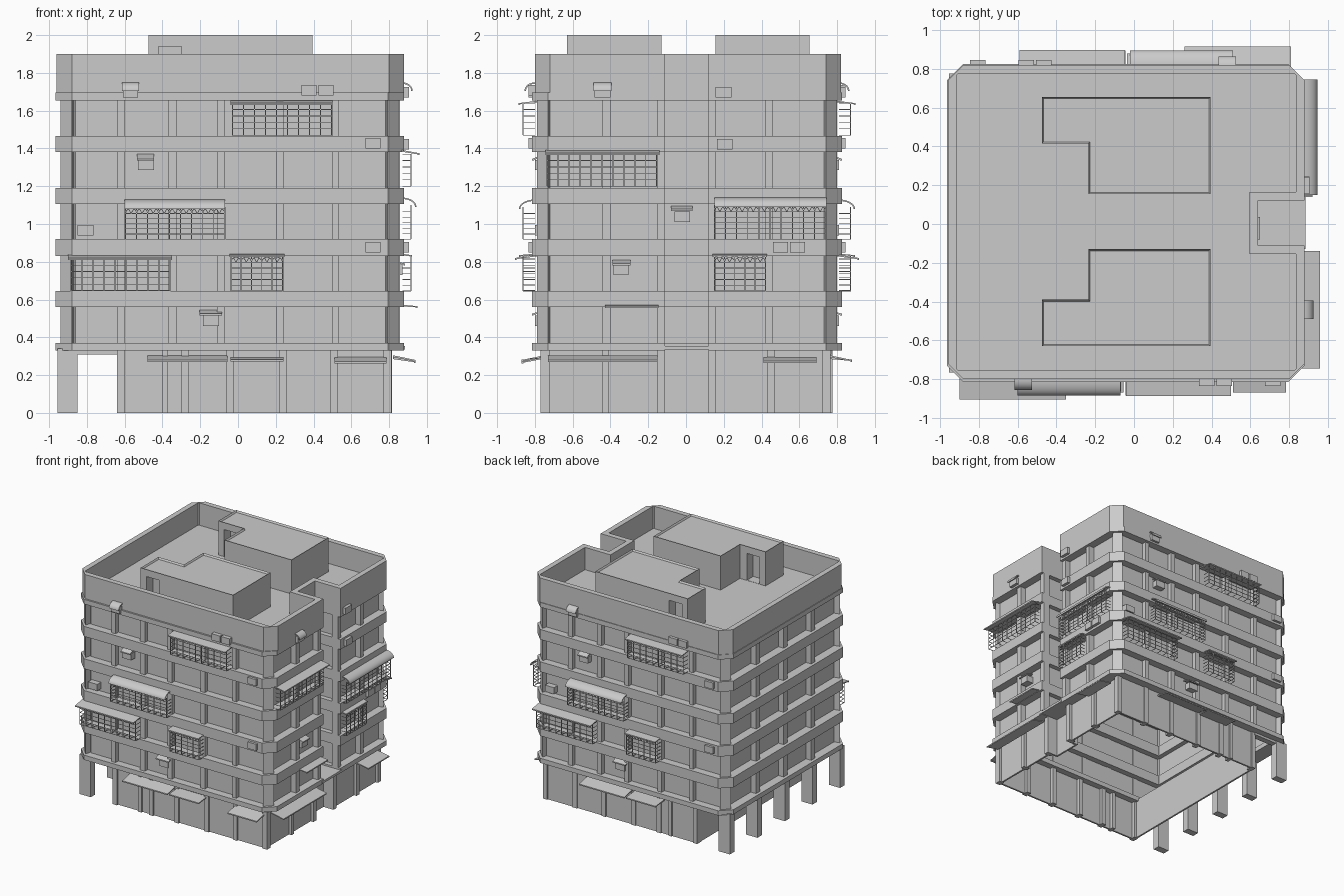
import bpy, bmesh, math
from mathutils import Vector, Matrix

if "Cube" in bpy.data.objects:
    bpy.data.objects.remove(bpy.data.objects["Cube"])

def finish(bm, name, smooth=False):
    bmesh.ops.recalc_face_normals(bm, faces=bm.faces)
    me = bpy.data.meshes.new(name)
    bm.to_mesh(me)
    bm.free()
    ob = bpy.data.objects.new(name, me)
    bpy.context.scene.collection.objects.link(ob)
    if smooth:
        bpy.context.view_layer.objects.active = ob
        ob.select_set(True)
        bpy.ops.object.shade_smooth_by_angle(angle=math.radians(30))
        ob.select_set(False)
    return ob

def box(bm, x0, x1, y0, y1, z0, z1, M=Matrix()):
    S = Matrix.Diagonal((x1 - x0, y1 - y0, z1 - z0, 1))
    T = Matrix.Translation(((x0 + x1) / 2, (y0 + y1) / 2, (z0 + z1) / 2))
    bmesh.ops.create_cube(bm, size=1, matrix=M @ T @ S)

def bar(bm, a, b, M, t=0.0035):
    a, b = Vector(a), Vector(b)
    R = (b - a).to_track_quat('Z', 'Y').to_matrix().to_4x4()
    S = Matrix.Diagonal((t, t, (b - a).length, 1))
    bmesh.ops.create_cube(bm, size=1, matrix=M @ Matrix.Translation((a + b) / 2) @ R @ S)

def loft(bm, A, B):
    """Closed solid between two matching point loops."""
    a = [bm.verts.new(p) for p in A]
    b = [bm.verts.new(p) for p in B]
    n = len(a)
    for i in range(n):
        bm.faces.new((a[i], a[(i + 1) % n], b[(i + 1) % n], b[i]))
    bm.faces.new(a)
    bm.faces.new(b)

def outline(x0, x1, y0, y1, c, notch, d=0):
    """Plan of the building inset by d: chamfered corners, notch on the right."""
    nx, n0, n1 = notch
    x0, x1, y0, y1, nx, n0, n1 = x0 + d, x1 - d, y0 + d, y1 - d, nx - d, n0 - d, n1 + d
    c = max(c - 1.6 * d, 0.004)
    return [(x0, y0 + c), (x0 + c, y0), (x1 - c, y0), (x1, y0 + c), (x1, n0), (nx, n0), (nx, n1), (x1, n1),
            (x1, y1 - c), (x1 - c, y1), (x0 + c, y1), (x0, y1 - c)]

def ring(bm, args, z0, z1, t):
    o, i = outline(*args), outline(*args, d=t)
    L = [[bm.verts.new((x, y, z)) for x, y in p] for p, z in ((o, z0), (o, z1), (i, z1), (i, z0))]
    n = len(o)
    for k in range(4):
        A, B = L[k], L[(k + 1) % 4]
        for j in range(n):
            bm.faces.new((A[j], A[(j + 1) % n], B[(j + 1) % n], B[j]))

# Storey bands, parapet, roof and walls
BAND = (-0.965, 0.88, -0.815, 0.825, 0.085, (0.64, -0.11, 0.12))
PARA = (-0.96, 0.88, -0.80, 0.82, 0.08, (0.64, -0.11, 0.12))
WALL = (-0.89, 0.81, -0.75, 0.76, 0.03, (0.60, -0.15, 0.16))
GROUND = (-0.635, 0.79, -0.755, 0.755, 0.01, (0.72, -0.11, 0.12))
bm = bmesh.new()
for z0, z1 in ((0.33, 0.37), (0.56, 0.645), (0.83, 0.92), (1.105, 1.19), (1.38, 1.465), (1.655, 1.695)):
    ring(bm, BAND, z0, z1, 0.13)
finish(bm, "storey_bands")
bm = bmesh.new()
ring(bm, PARA, 1.695, 1.90, 0.045)
finish(bm, "parapet")
bm = bmesh.new()
P = outline(*PARA, d=0.02)
loft(bm, [(x, y, 1.69) for x, y in P], [(x, y, 1.71) for x, y in P])
finish(bm, "roof_slab")
bm = bmesh.new()
ring(bm, WALL, 0.35, 1.69, 0.015)
finish(bm, "upper_walls")
bm = bmesh.new()
ring(bm, GROUND, 0, 0.35, 0.015)
finish(bm, "ground_walls")
bm = bmesh.new()
box(bm, 0.60, 0.885, -0.13, 0.14, 0.335, 0.355)
finish(bm, "notch_canopy")

# Facade frames: u along the wall, v = -d outwards, z up
FRONT = Matrix.Translation((0, -0.80, 0))
BACK = Matrix.Translation((-0.09, 0.81, 0)) @ Matrix.Rotation(math.pi, 4, 'Z')
RIGHT = Matrix.Translation((0.87, 0, 0)) @ Matrix.Rotation(math.pi / 2, 4, 'Z')

# Pilasters, corner piers and arcade columns
FP = ((-0.64, -0.60), (-0.37, -0.325), (-0.11, -0.07), (0.20, 0.24), (0.50, 0.535))
RP = ((-0.445, -0.40), (-0.15, -0.11), (0.12, 0.16), (0.42, 0.46))
bm = bmesh.new()
for M, cols in ((FRONT, FP), (BACK, FP), (RIGHT, RP)):
    for a, b in cols:
        box(bm, a, b, 0.012, 0.07, 0.36, 1.67, M)
GP = ((-0.64, -0.60), (-0.40, -0.37), (-0.30, -0.26), (-0.06, -0.02), (0.22, 0.26), (0.49, 0.53))
for M, cols, k in ((FRONT, GP, 0.03), (BACK, [(-0.09 - b, -0.09 - a) for a, b in GP], 0.045),
                   (RIGHT, ((-0.445, -0.41), (-0.15, -0.11), (0.12, 0.16), (0.43, 0.47)), 0.055)):
    for a, b in cols:
        box(bm, a, b, k, k + 0.06, 0, 0.34, M)
box(bm, 0.77, 0.812, -0.77, -0.72, 0, 0.34)
box(bm, 0.77, 0.812, 0.72, 0.765, 0, 0.34)
for sx, xc in ((1, 0.85), (-1, -0.94)):
    for s, y in ((1, -0.79), (-1, 0.80)):
        P = [(xc - sx * 0.075, y + s * 0.06), (xc - sx * 0.06, y), (xc, y + s * 0.06), (xc - sx * 0.06, y + s * 0.075)]
        loft(bm, [(*p, 0.36) for p in P], [(*p, 1.67) for p in P])
finish(bm, "pilasters")
bm = bmesh.new()
for i in range(5):
    y = -0.735 + i * 0.37
    box(bm, -0.955, -0.85, y - 0.03, y + 0.03, 0, 0.34)
    box(bm, -0.86, -0.63, y - 0.025, y + 0.025, 0.31, 0.35)
    if 0 < i < 4:
        box(bm, -0.94, -0.88, y - 0.025, y + 0.025, 0.36, 1.67)
finish(bm, "arcade_columns")

# Facade fittings
def slab_awning(bm, M, u0, u1, z0, z1, d0=-0.05, d1=0.105):
    P = [(d0, z1), (d1, z0 + 0.01), (d1, z0), (d1 - 0.008, z0), (d1 - 0.01, z0 + 0.004), (d0, z1 - 0.01)]
    loft(bm, [M @ Vector((u0, -d, z)) for d, z in P], [M @ Vector((u1, -d, z)) for d, z in P])

def round_hood(bm, M, u0, u1, z0, z1, depth):
    A = [k * math.pi / 16 for k in range(9)]
    P = [(depth * math.sin(t), z0 + (z1 - z0) * math.cos(t)) for t in A]
    P += [((depth - 0.008) * math.sin(t), z0 + (z1 - z0 - 0.008) * math.cos(t)) for t in reversed(A)]
    loft(bm, [M @ Vector((u0, -d, z)) for d, z in P], [M @ Vector((u1, -d, z)) for d, z in P])

def cage(bm, M, u0, u1, z0, z1, arches, d, back=0.0):
    n = round((u1 - u0) / 0.058)
    p = (u1 - u0) / n
    top = z1 - p / 2 - 0.005 if arches else z1
    zs = [z0 + (top - z0) * k / 5 for k in range(6)]
    for i in range(n + 1):
        u = u0 + i * p
        bar(bm, (u, -d, z0), (u, -d, z1), M, 0.005)
        bar(bm, (u, -d, z0), (u, back, z0), M)
        if arches and i < n:
            r, c = p / 2, u + p / 2
            arc = [(c + r * math.cos(t), -d, top + r * math.sin(t)) for t in [k * math.pi / 6 for k in range(7)]]
            for k in range(6):
                bar(bm, arc[k], arc[k + 1], M)
            for k in (2, 4):
                bar(bm, (c, -d, top), arc[k], M)
    for z in zs:
        bar(bm, (u0, -d, z), (u1, -d, z), M)
        for u in (u0, u1):
            bar(bm, (u, -d, z), (u, back, z), M)

front_like = dict(
    cages=[(-0.885, -0.36, 0.648, 0.815, False), (-0.595, -0.07, 0.92, 1.09, True),
           (-0.038, 0.235, 0.645, 0.83, True), (-0.03, 0.495, 1.47, 1.64, False)],
    awnings=[(-0.90, -0.35, 0.81, 0.845, 0.105), (-0.045, 0.245, 0.825, 0.848, 0.085),
             (-0.04, 0.50, 1.63, 1.657, 0.087)],
    ground=[(-0.48, -0.055, 0.27, 0.305), (-0.04, 0.24, 0.272, 0.295), (0.51, 0.785, 0.262, 0.297)],
    hoods=[(-0.60, -0.07, 1.08, 1.13, 0.085), (-0.615, -0.525, 1.705, 1.75, 0.055)],
    eaves=[(-0.535, -0.445, 1.335, 1.37), (-0.205, -0.085, 0.515, 0.545)],
    units=[(-0.61, -0.53, 1.67), (0.335, 0.415, 1.68), (0.425, 0.505, 1.68), (0.675, 0.755, 0.85), (0.675, 0.755, 1.40)],
    wall_units=[(-0.53, -0.445, 1.285), (-0.85, -0.765, 0.94), (-0.185, -0.10, 0.46)])
right_like = dict(
    cages=[(-0.735, -0.155, 1.20, 1.37, False), (0.15, 0.74, 0.92, 1.10, True), (0.15, 0.42, 0.645, 0.83, True)],
    awnings=[(-0.745, -0.14, 1.365, 1.40, 0.09), (0.14, 0.43, 0.825, 0.85, 0.05), (-0.43, -0.145, 0.555, 0.577, 0.08)],
    ground=[(-0.73, -0.15, 0.27, 0.305), (0.41, 0.69, 0.265, 0.295)],
    hoods=[(0.15, 0.745, 1.09, 1.14, 0.075), (-0.49, -0.395, 1.705, 1.75, 0.055)],
    eaves=[(-0.39, -0.295, 0.78, 0.81)],
    units=[(0.155, 0.24, 1.67), (0.165, 0.245, 1.395), (0.46, 0.54, 0.85), (0.55, 0.63, 0.85), (-0.485, -0.40, 1.67)],
    wall_units=[(-0.385, -0.305, 0.73)])

for side, M, F in (("front", FRONT, front_like), ("back", BACK, front_like), ("right", RIGHT, right_like)):
    bm = bmesh.new()
    for c in F["cages"]:
        cage(bm, M, *c, 0.045 if side == "right" else 0.062)
    finish(bm, side + "_window_grilles")
    bm = bmesh.new()
    for *a, d1 in F["awnings"]:
        slab_awning(bm, M, *a, d1=d1)
    for a in F["ground"][:2 if side == "back" else 3]:
        slab_awning(bm, M, *a, d1=0.07)
    for a in F["eaves"]:
        slab_awning(bm, M, *a, d1=0.015)
    finish(bm, side + "_awnings")
    bm = bmesh.new()
    for h in F["hoods"]:
        round_hood(bm, M, *h)
    finish(bm, side + "_round_hoods", True)
    bm = bmesh.new()
    for u0, u1, z in F["units"]:
        box(bm, u0, u1, -0.035, 0.015, z, z + 0.055, M)
    for u0, u1, z in F["wall_units"]:
        box(bm, u0, u1, 0.0, 0.06, z, z + 0.055, M)
    if side == "right":  # unit and eave at the back of the notch
        N = Matrix.Translation((-0.27, 0, 0)) @ M
        box(bm, -0.06, 0.02, -0.04, 0.01, 1.01, 1.065, N)
        slab_awning(bm, N, -0.08, 0.035, 1.07, 1.097, -0.01, 0.05)
    finish(bm, side + "_cooling_units")

# Rooftop stair houses, mirrored front to back, with door recesses on both sides of the wing
for name, f in (("back_stair_house", lambda y: y), ("front_stair_house", lambda y: 0.025 - y)):
    P = [(-0.475, 0.655), (-0.475, 0.415), (-0.235, 0.415), (-0.235, 0.155), (0.395, 0.155), (0.395, 0.655)]
    bm = bmesh.new()
    loft(bm, [(x, f(y), 1.705) for x, y in P], [(x, f(y), 2.0) for x, y in P])
    bmesh.ops.recalc_face_normals(bm, faces=bm.faces)
    top = [g for g in bm.faces if g.calc_center_median().z > 1.99]
    bmesh.ops.inset_region(bm, faces=top, thickness=0.012, depth=0)
    for v in top[0].verts:
        v.co.z -= 0.015
    house = finish(bm, name)
    bm = bmesh.new()
    for a, b in ((0.35, 0.50), (0.57, 0.72)):
        ys = sorted((f(a), f(b)))
        box(bm, -0.42, -0.30, ys[0], ys[1], 1.712, 1.94)
    cutter = finish(bm, name + "_door_cutter")
    cutter.hide_render = True
    cutter.display_type = 'WIRE'
    m = house.modifiers.new("door", 'BOOLEAN')
    m.object, m.operation, m.solver = cutter, 'DIFFERENCE', 'EXACT'
